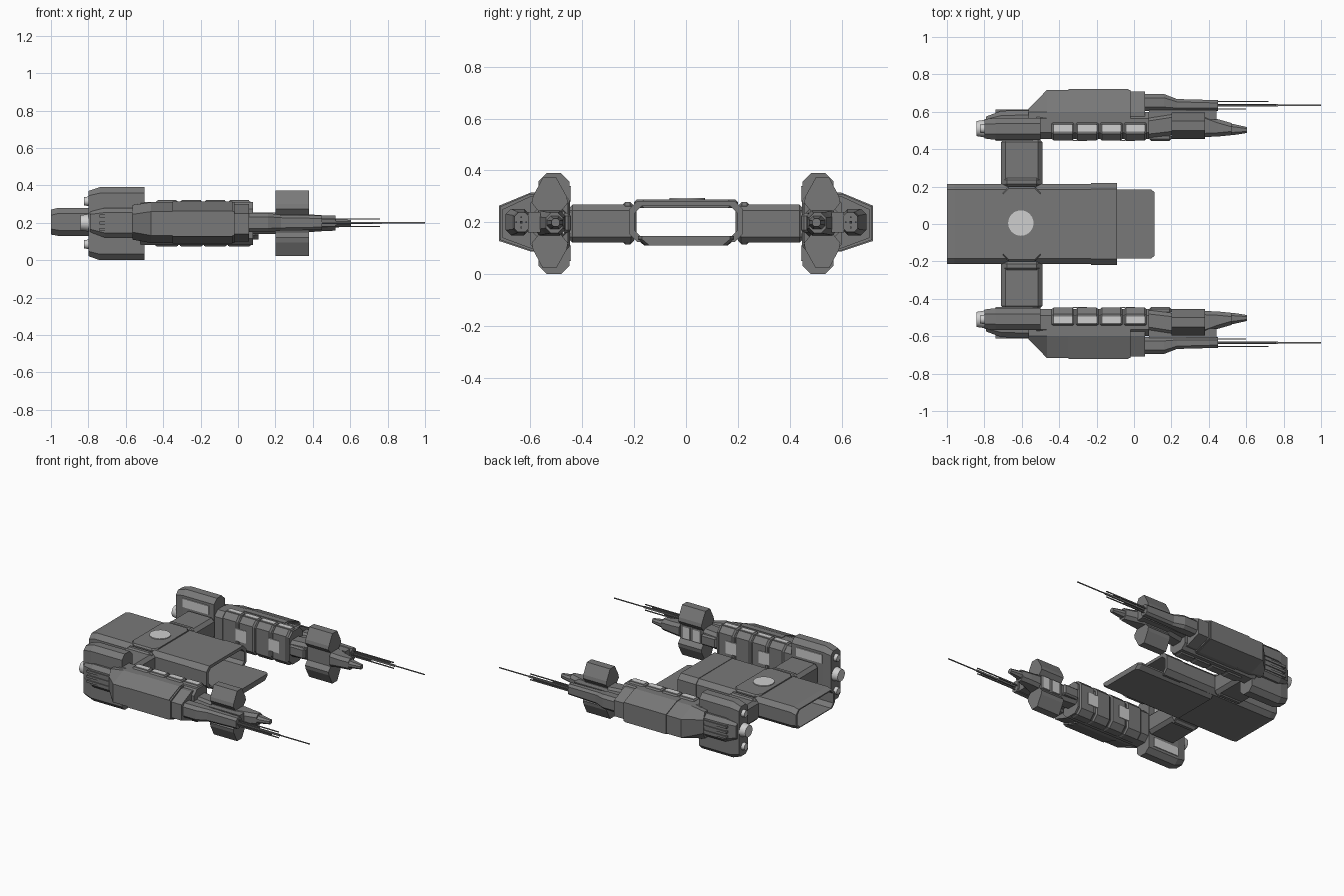
import bpy, bmesh, math
from mathutils import Matrix

cube = bpy.data.objects.get("Cube")
if cube:
    bpy.data.objects.remove(cube)


def material(name, value):
    m = bpy.data.materials.new(name)
    m.use_nodes = True
    m.diffuse_color = (value, value, value, 1)
    m.node_tree.nodes["Principled BSDF"].inputs["Base Color"].default_value = (value, value, value, 1)
    return m


HULL = material("hull grey", 0.19)
LIGHT = material("light panel grey", 0.62)


def finish(name, bm, mat):
    bmesh.ops.recalc_face_normals(bm, faces=bm.faces)
    me = bpy.data.meshes.new(name)
    bm.to_mesh(me)
    bm.free()
    me.materials.append(mat)
    ob = bpy.data.objects.new(name, me)
    bpy.context.collection.objects.link(ob)
    return ob


def octagon(y0, y1, z0, z1, c):
    """Chamfered rectangle in the cross-section plane."""
    return [(y0 + c, z0), (y1 - c, z0), (y1, z0 + c), (y1, z1 - c),
            (y1 - c, z1), (y0 + c, z1), (y0, z1 - c), (y0, z0 + c)]


def loft(name, sections, side=1, mat=HULL, hollow=False):
    """Skin (x, profile) sections along x; hollow closes the ring instead of capping."""
    bm = bmesh.new()
    rings = [[bm.verts.new((x, y * side, z)) for y, z in prof] for x, prof in sections]
    pairs = list(zip(rings, rings[1:]))
    if hollow:
        pairs.append((rings[-1], rings[0]))
    else:
        bm.faces.new(rings[0])
        bm.faces.new(rings[-1])
    for a, b in pairs:
        n = len(a)
        for i in range(n):
            bm.faces.new((a[i], a[(i + 1) % n], b[(i + 1) % n], b[i]))
    return finish(name, bm, mat)


def body(name, rows, side=1, mat=HULL):
    """Chamfered body from rows of x, y0, y1, z0, z1, chamfer."""
    return loft(name, [(r[0], octagon(*r[1:])) for r in rows], side, mat)


def box(name, x0, x1, y0, y1, z0, z1, side=1, mat=HULL, bevel=0):
    bm = bmesh.new()
    bmesh.ops.create_cube(bm, size=1)
    bmesh.ops.scale(bm, vec=(x1 - x0, y1 - y0, z1 - z0), verts=bm.verts)
    bmesh.ops.translate(bm, vec=((x0 + x1) / 2, side * (y0 + y1) / 2, (z0 + z1) / 2), verts=bm.verts)
    if bevel:
        bmesh.ops.bevel(bm, geom=bm.edges[:], offset=bevel, segments=1, affect='EDGES')
    return finish(name, bm, mat)


def cylinder(name, center, r0, r1, depth, axis, mat):
    bm = bmesh.new()
    bmesh.ops.create_cone(bm, cap_ends=True, segments=24, radius1=r0, radius2=r1, depth=depth)
    if axis == 'X':
        bmesh.ops.rotate(bm, verts=bm.verts, matrix=Matrix.Rotation(math.pi / 2, 3, 'Y'))
    bmesh.ops.translate(bm, vec=center, verts=bm.verts)
    ob = finish(name, bm, mat)
    bpy.context.view_layer.objects.active = ob
    ob.select_set(True)
    bpy.ops.object.shade_smooth_by_angle()
    ob.select_set(False)


# Central hangar: open tube, floor ramp, raised roof block with hatch
outer = octagon(-0.215, 0.215, 0.13, 0.28, 0.03)
inner = octagon(-0.198, 0.198, 0.142, 0.262, 0.026)
loft("hangar_tube", [(-1, octagon(-0.215, 0.215, 0.137, 0.27, 0.03)), (-0.96, outer),
                     (-0.09, outer), (-0.09, inner), (-1, inner)], hollow=True)
lip = octagon(-0.22, 0.22, 0.125, 0.283, 0.032)
loft("hangar_front_frame", [(-0.23, lip), (-0.09, lip), (-0.09, inner), (-0.23, inner)], hollow=True)
loft("hangar_floor", [(x, [(-w + 0.03, 0.11), (w - 0.03, 0.11), (w, 0.135), (w, 0.147), (-w, 0.147), (-w, 0.135)])
                      for x, w in ((-0.5, 0.19), (-0.09, 0.185), (0.09, 0.185), (0.11, 0.17))])
body("roof_block", [(-0.7, -0.17, 0.17, 0.255, 0.288, 0.01), (-0.67, -0.2, 0.2, 0.255, 0.288, 0.01),
                    (-0.53, -0.2, 0.2, 0.255, 0.288, 0.01), (-0.5, -0.17, 0.17, 0.255, 0.288, 0.01)])
cylinder("roof_hatch", (-0.605, 0.005, 0.289), 0.068, 0.068, 0.009, 'Z', LIGHT)

# Inner outline of the fin pod: two wedges joined by a narrow waist
upper = [(0.57, 0.245), (0.595, 0.275), (0.59, 0.30), (0.552, 0.372),
         (0.50, 0.372), (0.46, 0.30), (0.455, 0.275), (0.48, 0.245)]
fin = upper + [(y, 0.395 - z) for y, z in reversed(upper)]

for side, tag in ((1, "back"), (-1, "front")):
    # Connecting wing
    box(tag + "_wing", -0.71, -0.49, 0.19, 0.46, 0.122, 0.268, side, bevel=0.022)
    box(tag + "_wing_collar", -0.695, -0.505, 0.2, 0.25, 0.115, 0.278, side, bevel=0.015)

    # Engine block with side bulge and nozzles
    body(tag + "_engine_block", [(-0.8, 0.457, 0.56, 0.022, 0.37, 0.025), (-0.74, 0.45, 0.568, 0, 0.39, 0.032),
                                 (-0.5, 0.45, 0.568, 0, 0.39, 0.032)], side)
    body(tag + "_engine_bulge", [(-0.79, 0.53, 0.575, 0.15, 0.26, 0.015), (-0.71, 0.53, 0.605, 0.12, 0.28, 0.025),
                                 (-0.45, 0.53, 0.61, 0.12, 0.28, 0.025)], side)
    for z in (0.165, 0.2, 0.235):
        box(tag + "_engine_rib", -0.74, -0.5, 0.59, 0.613, z - 0.008, z + 0.008, side)
    cylinder(tag + "_main_nozzle", (-0.815, side * 0.51, 0.2), 0.04, 0.049, 0.055, 'X', LIGHT)
    for z in (0.085, 0.315):
        cylinder(tag + "_small_nozzle", (-0.805, side * 0.51, z), 0.022, 0.027, 0.035, 'X', LIGHT)
    for z in (0.05, 0.28):
        box(tag + "_engine_side_panel", -0.74, -0.54, 0.444, 0.452, z, z + 0.06, side, LIGHT)

    # Inner hull with raised segments, windows and side panels
    body(tag + "_inner_hull", [(-0.52, 0.455, 0.6, 0.08, 0.31, 0.035), (0.08, 0.455, 0.6, 0.08, 0.31, 0.035)], side)
    for i in range(4):
        x = -0.43 + i * 0.129
        body(tag + "_hull_segment", [(x - 0.01, 0.455, 0.57, 0.077, 0.312, 0.035),
                                     (x, 0.447, 0.57, 0.072, 0.319, 0.035),
                                     (x + 0.1, 0.447, 0.57, 0.072, 0.319, 0.035),
                                     (x + 0.11, 0.455, 0.57, 0.077, 0.312, 0.035)], side)
        box(tag + "_window", x, x + 0.102, 0.494, 0.528, 0.316, 0.322, side, LIGHT)
    for x in (-0.29, -0.035):
        box(tag + "_hull_side_panel", x - 0.04, x + 0.04, 0.443, 0.45, 0.155, 0.24, side, LIGHT)

    # Outer armour box, tapered at the rear and thinner towards the outside
    def armour(w, z0, z1):
        return [(0.56, z0), (0.6, z0), (w, z0 + 0.04), (w, z1 - 0.05), (0.6, z1), (0.56, z1)]
    loft(tag + "_outer_armour", [(-0.565, armour(0.615, 0.11, 0.295)), (-0.465, armour(0.717, 0.092, 0.31)),
                                 (-0.02, armour(0.717, 0.092, 0.31))], side)
    loft(tag + "_armour_band", [(-0.35, armour(0.721, 0.088, 0.314)), (-0.03, armour(0.721, 0.088, 0.314))], side)
    loft(tag + "_armour_front", [(-0.02, armour(0.708, 0.1, 0.3)), (0.06, armour(0.708, 0.1, 0.3))], side)

    # Gun barrel and antenna needles
    body(tag + "_gun_barrel", [(0.05, 0.605, 0.695, 0.15, 0.252, 0.02), (0.16, 0.605, 0.695, 0.15, 0.252, 0.02),
                               (0.23, 0.605, 0.668, 0.158, 0.242, 0.015), (0.45, 0.605, 0.662, 0.162, 0.238, 0.015)], side)
    for x1, y, z, r in ((1, 0.635, 0.2, 0.003), (0.77, 0.635, 0.2, 0.0055), (0.72, 0.655, 0.2, 0.003),
                        (0.76, 0.635, 0.22, 0.003), (0.76, 0.635, 0.18, 0.003), (0.6, 0.615, 0.2, 0.003)):
        box(tag + "_needle", 0.44, x1, y - r, y + r, z - r, z + r, side)

    # Neck, fin pod and nose
    body(tag + "_neck", [(0.07, 0.46, 0.57, 0.14, 0.255, 0.02), (0.2, 0.475, 0.59, 0.14, 0.255, 0.02)], side)
    box(tag + "_neck_plate", 0.08, 0.2, 0.445, 0.48, 0.16, 0.235, side, bevel=0.01)
    box(tag + "_barrel_bridge", 0.08, 0.44, 0.56, 0.61, 0.16, 0.24, side)
    loft(tag + "_fin_pod", [(0.2, fin), (0.38, fin)], side)
    body(tag + "_nose", [(0.38, 0.465, 0.585, 0.15, 0.245, 0.02), (0.45, 0.468, 0.56, 0.155, 0.24, 0.02),
                         (0.52, 0.475, 0.54, 0.158, 0.238, 0.02)], side)
    body(tag + "_nose_tip", [(0.5, 0.475, 0.54, 0.17, 0.228, 0.015), (0.53, 0.475, 0.535, 0.175, 0.222, 0.015),
                             (0.605, 0.487, 0.518, 0.184, 0.214, 0.008)], side)

# Slats on the inner face of the front fin pod
for x in (0.22, 0.3):
    box("front_fin_slat", x, x + 0.06, 0.468, 0.477, 0.155, 0.24, -1, LIGHT)
